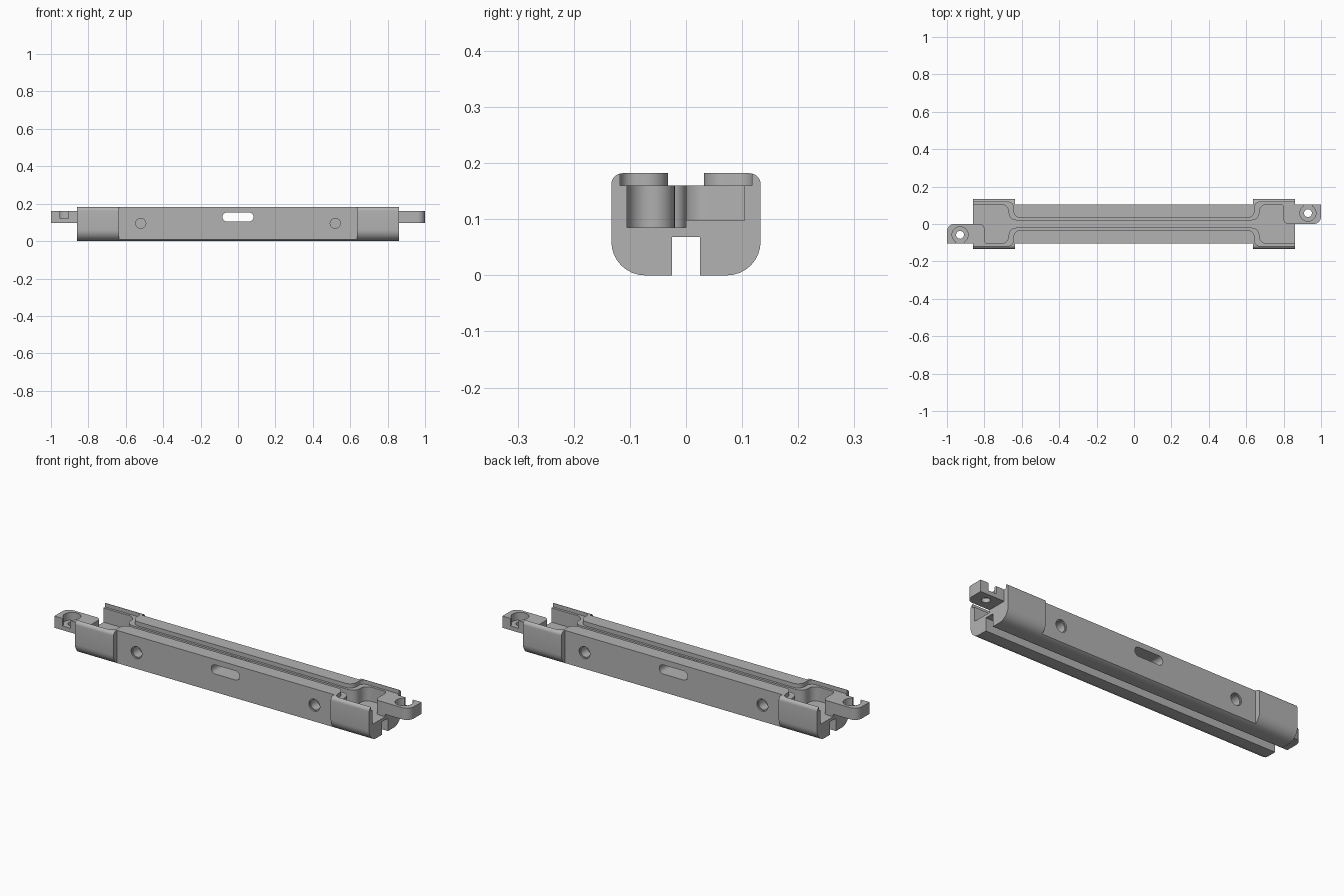
import bpy, math
from mathutils import Vector

if "Cube" in bpy.data.objects:
    bpy.data.objects.remove(bpy.data.objects["Cube"])

grey = bpy.data.materials.new("plain grey")
grey.use_nodes = True
COLOUR = (0.45, 0.45, 0.45, 1)
grey.diffuse_color = COLOUR
grey.node_tree.nodes["Principled BSDF"].inputs["Base Color"].default_value = COLOUR


def rounded(corners, steps=8):
    """Outline from (u, v, radius) corners, with each corner filleted."""
    points = []
    for i, (u, v, r) in enumerate(corners):
        p = Vector((u, v))
        if r == 0:
            points.append(p)
            continue
        a = (Vector(corners[i - 1][:2]) - p).normalized()
        b = (Vector(corners[(i + 1) % len(corners)][:2]) - p).normalized()
        centre = p + (a + b) * r
        for k in range(steps + 1):
            t = math.pi / 2 * k / steps
            points.append(centre - b * r * math.cos(t) - a * r * math.sin(t))
    return points


def prism(name, outline, low, high, axis="Z"):
    """Extrude an outline along an axis."""
    place = {"X": lambda u, v, w: (w, u, v),
             "Y": lambda u, v, w: (u, w, v),
             "Z": lambda u, v, w: (u, v, w)}[axis]
    n = len(outline)
    verts = [place(p[0], p[1], w) for w in (low, high) for p in outline]
    faces = [tuple(reversed(range(n))), tuple(range(n, 2 * n))]
    faces += [(i, (i + 1) % n, n + (i + 1) % n, n + i) for i in range(n)]
    mesh = bpy.data.meshes.new(name)
    mesh.from_pydata(verts, [], faces)
    if axis == "Y":
        mesh.flip_normals()
    mesh.materials.append(grey)
    obj = bpy.data.objects.new(name, mesh)
    bpy.context.collection.objects.link(obj)
    return obj


def box(name, x0, x1, y0, y1, z0, z1):
    return prism(name, [(x0, y0), (x1, y0), (x1, y1), (x0, y1)], z0, z1)


def circle(u, v, r, n=32):
    return [(u + r * math.cos(math.tau * i / n), v + r * math.sin(math.tau * i / n))
            for i in range(n)]


def combine(target, tool, operation="DIFFERENCE"):
    mod = target.modifiers.new("combine", "BOOLEAN")
    mod.operation = operation
    mod.solver = "EXACT"
    mod.object = tool
    bpy.context.view_layer.update()
    graph = bpy.context.evaluated_depsgraph_get()
    mesh = bpy.data.meshes.new_from_object(target.evaluated_get(graph))
    target.modifiers.clear()
    target.data = mesh
    bpy.data.objects.remove(tool)


def both_ends(half):
    """Repeat a corner list turned half way round the vertical axis."""
    return half + [(-u, -v, r) for u, v, r in half]


# Rail: full length section with a slot underneath
TOP, END = 0.182, 0.86
section = rounded([(0.025, 0, 0), (0.133, 0, 0.06), (0.133, TOP, 0.02),
                   (-0.133, TOP, 0.02), (-0.133, 0, 0.06), (-0.025, 0, 0),
                   (-0.025, 0.068, 0), (0.025, 0.068, 0)])
rail = prism("rail_body", section, -END, END, "X")

# Narrower middle
for s in (-1, 1):
    y0, y1 = sorted((s * 0.105, s * 0.2))
    combine(rail, box("side_cut", -0.635, 0.635, y0, y1, -0.1, 0.3))

# Shallow top recess, flaring at both ends
recess = rounded(both_ends([(0.645, -0.032, 0.04), (0.645, -0.118, 0.03), (0.95, -0.118, 0),
                            (0.95, 0.118, 0), (0.645, 0.118, 0.03), (0.645, 0.032, 0.04)]))
combine(rail, prism("recess_cut", recess, 0.16, 0.3))

# Deep channel and end pockets
pocket = rounded(both_ends([(0.67, -0.02, 0.04), (0.67, -0.105, 0.04), (0.95, -0.105, 0),
                            (0.95, 0, 0), (0.80, 0, 0.025), (0.80, 0.105, 0.02),
                            (0.67, 0.105, 0.04), (0.67, 0.02, 0.04)]))
combine(rail, prism("pocket_cut", pocket, 0.085, 0.3))

# Slot through the middle
slot = rounded([(-0.083, 0.105, 0.0235), (0.083, 0.105, 0.0235),
                (0.083, 0.153, 0.0235), (-0.083, 0.153, 0.0235)])
combine(rail, prism("slot_cut", slot, -0.3, 0.3, "Y"))

# Blind side holes with a shallow counterbore
for x in (-0.52, 0.52):
    for s in (-1, 1):
        for r, depth in ((0.032, 0.008), (0.027, 0.06)):
            y0, y1 = sorted((s * (0.105 - depth), s * 0.2))
            combine(rail, prism("hole_cut", circle(x, 0.095, r), y0, y1, "Y"))

# End hooks: ring cup with a side opening and a floor hole
for s, side in ((1, "left"), (-1, "right")):
    outline = rounded([(0.84, 0, 0), (1, 0, 0.04), (1, 0.105, 0), (0.84, 0.105, 0)])
    hook = prism(side + "_hook", outline, 0.098, 0.16)
    combine(hook, prism("cup_cut", circle(0.93, 0.058, 0.043), 0.12, 0.3))
    combine(hook, box("mouth_cut", 0.907, 0.953, 0.06, 0.2, 0.12, 0.3))
    combine(hook, prism("floor_cut", circle(0.93, 0.058, 0.021), 0, 0.3))
    if s < 0:
        hook.rotation_euler.z = math.pi
    combine(rail, hook, "UNION")

bpy.context.view_layer.objects.active = rail
rail.select_set(True)
bpy.ops.object.shade_smooth_by_angle(angle=math.radians(30))
